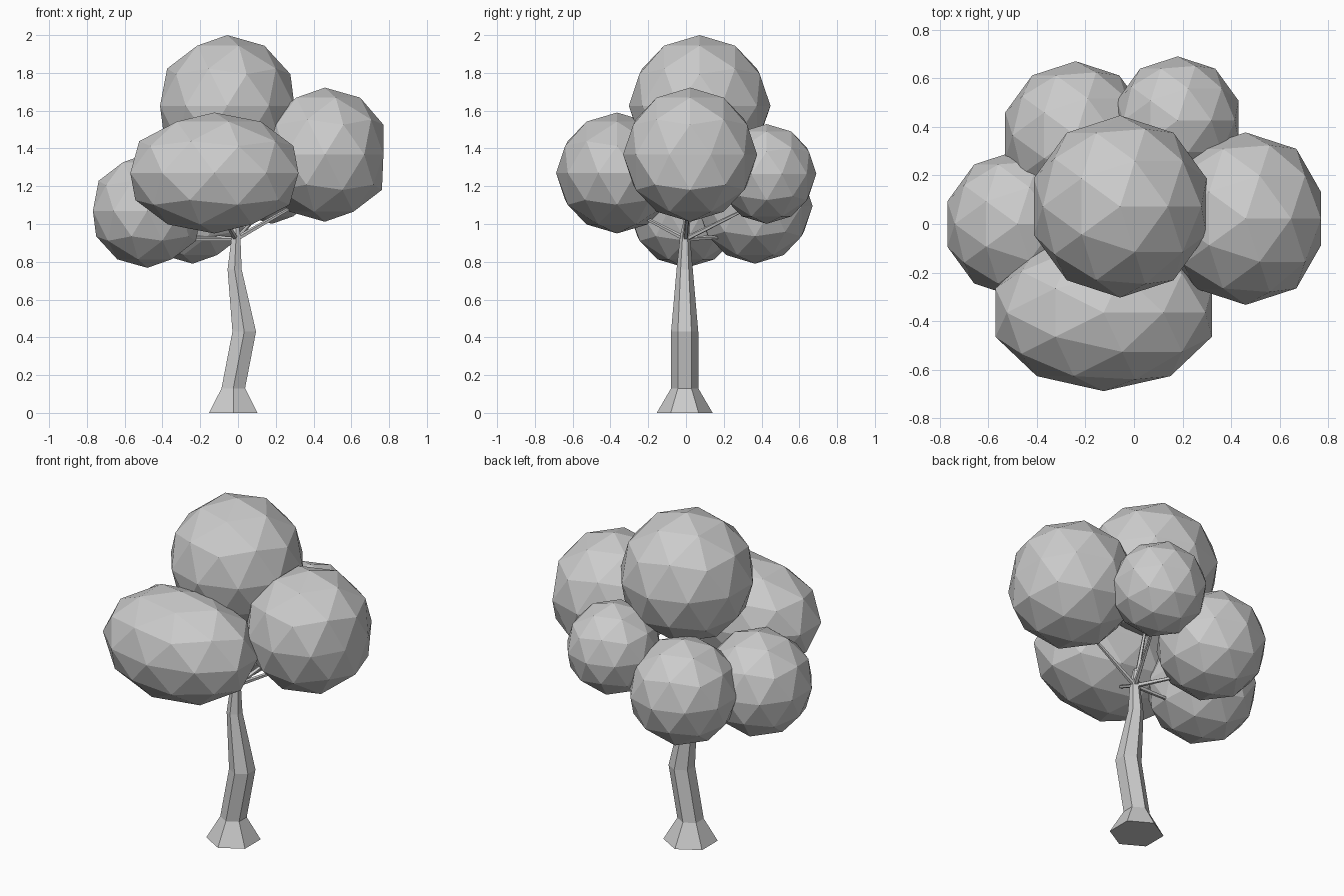
import bpy, bmesh, math
from mathutils import Vector

if "Cube" in bpy.data.objects:
    bpy.data.objects.remove(bpy.data.objects["Cube"])


def finish(name, bm):
    bmesh.ops.recalc_face_normals(bm, faces=bm.faces)
    mesh = bpy.data.meshes.new(name)
    bm.to_mesh(mesh)
    bm.free()
    ob = bpy.data.objects.new(name, mesh)
    bpy.context.collection.objects.link(ob)
    return ob


def tube(name, rings, sides, horizontal=False):
    """Skin closed rings given as (centre, radius) along a path."""
    bm = bmesh.new()
    axis = Vector(rings[-1][0]) - Vector(rings[0][0])
    q = axis.to_track_quat('Z', 'Y')
    loops = []
    for c, r in rings:
        loop = []
        for i in range(sides):
            a = math.pi / 2 + math.tau * i / sides
            off = Vector((r * math.cos(a), r * math.sin(a), 0))
            loop.append(bm.verts.new(Vector(c) + (off if horizontal else q @ off)))
        loops.append(loop)
    for a, b in zip(loops, loops[1:]):
        for i in range(sides):
            j = (i + 1) % sides
            bm.faces.new((a[i], a[j], b[j], b[i]))
    bm.faces.new(loops[0])
    bm.faces.new(loops[-1])
    return finish(name, bm)


# Leaf clumps: name, centre, radii
clumps = [
    ("top", (-0.057, 0.072, 1.626), (0.374, 0.375, 0.374)),
    ("front", (-0.125, -0.365, 1.27), (0.468, 0.323, 0.32)),
    ("right", (0.46, 0.022, 1.367), (0.355, 0.355, 0.355)),
    ("left", (-0.48, 0.0, 1.07), (0.303, 0.303, 0.302)),
    ("back_left", (-0.24, 0.365, 1.095), (0.305, 0.305, 0.305)),
    ("back_right", (0.18, 0.427, 1.265), (0.263, 0.263, 0.264)),
]
for name, c, r in clumps:
    bm = bmesh.new()
    bmesh.ops.create_icosphere(bm, subdivisions=2, radius=1)
    for v in bm.verts:
        v.co = Vector((v.co.x * r[0], v.co.y * r[1], v.co.z * r[2])) + Vector(c)
        v.co.x = min(v.co.x, 0.77)  # right clump is slightly flattened outside
    finish("leaves_" + name, bm)

# Bent six-sided trunk with flared foot
tube("trunk", [
    ((-0.025, -0.007, 0), 0.148),
    ((-0.025, -0.007, 0.13), 0.072),
    ((0.033, -0.007, 0.43), 0.072),
    ((-0.018, -0.007, 0.76), 0.043),
    ((-0.010, -0.005, 0.94), 0.026),
    ((-0.010, 0.0, 1.02), 0.012),
], 6, horizontal=True)

# Thin branches running from the trunk top into each clump
fork = Vector((-0.01, -0.003, 0.92))
for name, c, r in clumps:
    end = Vector(c) - Vector((0, 0, r[2] * 0.5))
    tube("branch_" + name, [
        (fork, 0.014),
        (fork.lerp(end, 0.5), 0.010),
        (end, 0.006),
    ], 5)
